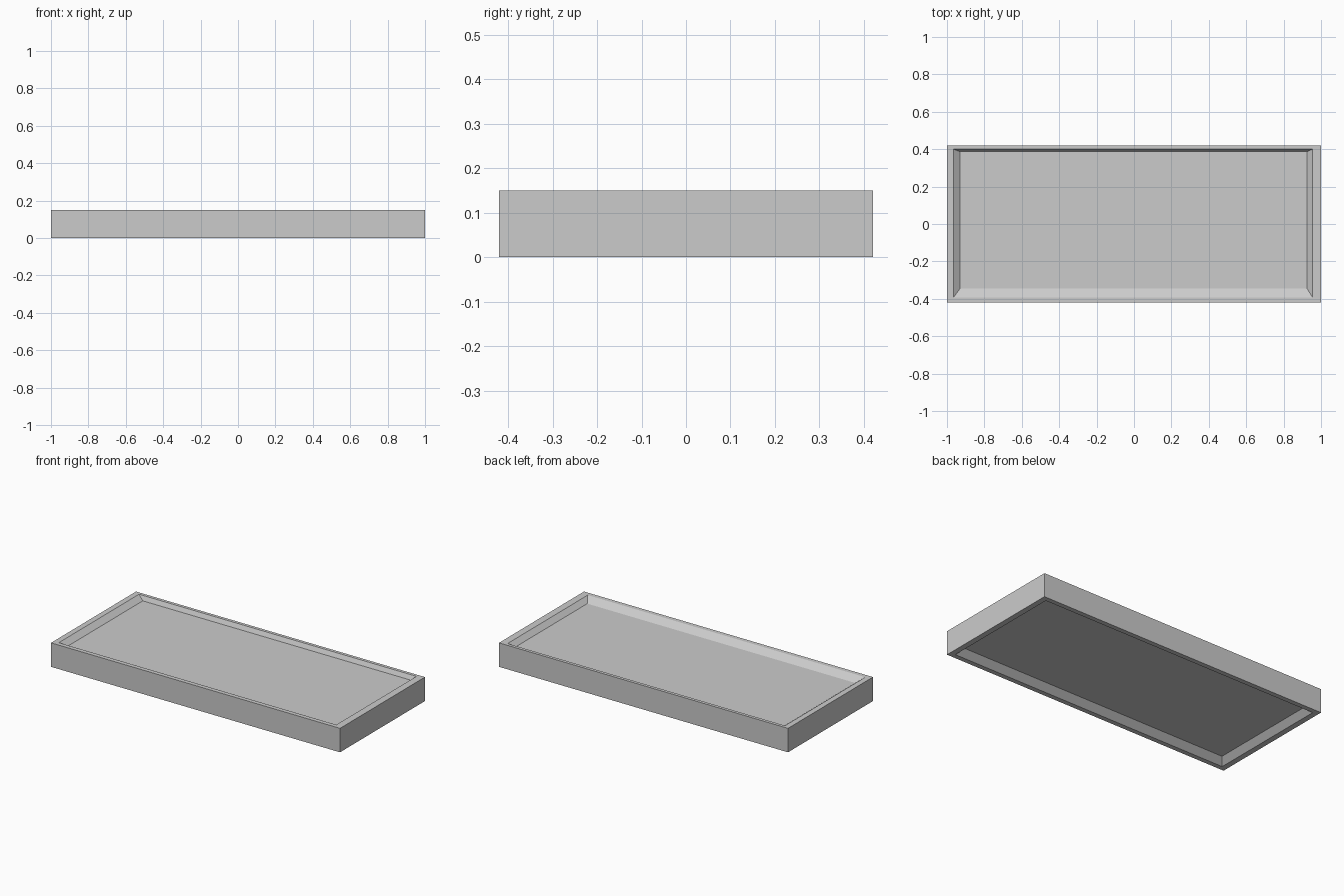
import bpy, bmesh

if "Cube" in bpy.data.objects:
    bpy.data.objects.remove(bpy.data.objects["Cube"])


def ring(bm, x0, x1, y0, y1, z):
    return [bm.verts.new(p) for p in ((x0, y0, z), (x1, y0, z), (x1, y1, z), (x0, y1, z))]


# Panel with a raised rim and shallow sloped recess on both faces:
# rings run from the underside floor, around the outside, to the top floor
rings = [
    (-0.93, 0.93, -0.35, 0.36, 0.035),   # underside floor
    (-0.965, 0.965, -0.39, 0.39, 0.0),   # underside rim, inner edge
    (-1.0, 1.0, -0.42, 0.42, 0.0),       # outer bottom edge
    (-1.0, 1.0, -0.42, 0.42, 0.15),      # outer top edge
    (-0.965, 0.955, -0.393, 0.4, 0.15),  # top rim, inner edge
    (-0.93, 0.925, -0.345, 0.387, 0.123),  # top floor
]

bm = bmesh.new()
loops = [ring(bm, *r) for r in rings]
for a, b in zip(loops, loops[1:]):
    for i in range(4):
        j = (i + 1) % 4
        bm.faces.new((a[i], a[j], b[j], b[i]))
bm.faces.new(loops[0][::-1])
bm.faces.new(loops[-1])
bmesh.ops.recalc_face_normals(bm, faces=bm.faces)

mesh = bpy.data.meshes.new("rimmed_panel")
bm.to_mesh(mesh)
bm.free()
panel = bpy.data.objects.new("rimmed_panel", mesh)
bpy.context.collection.objects.link(panel)
